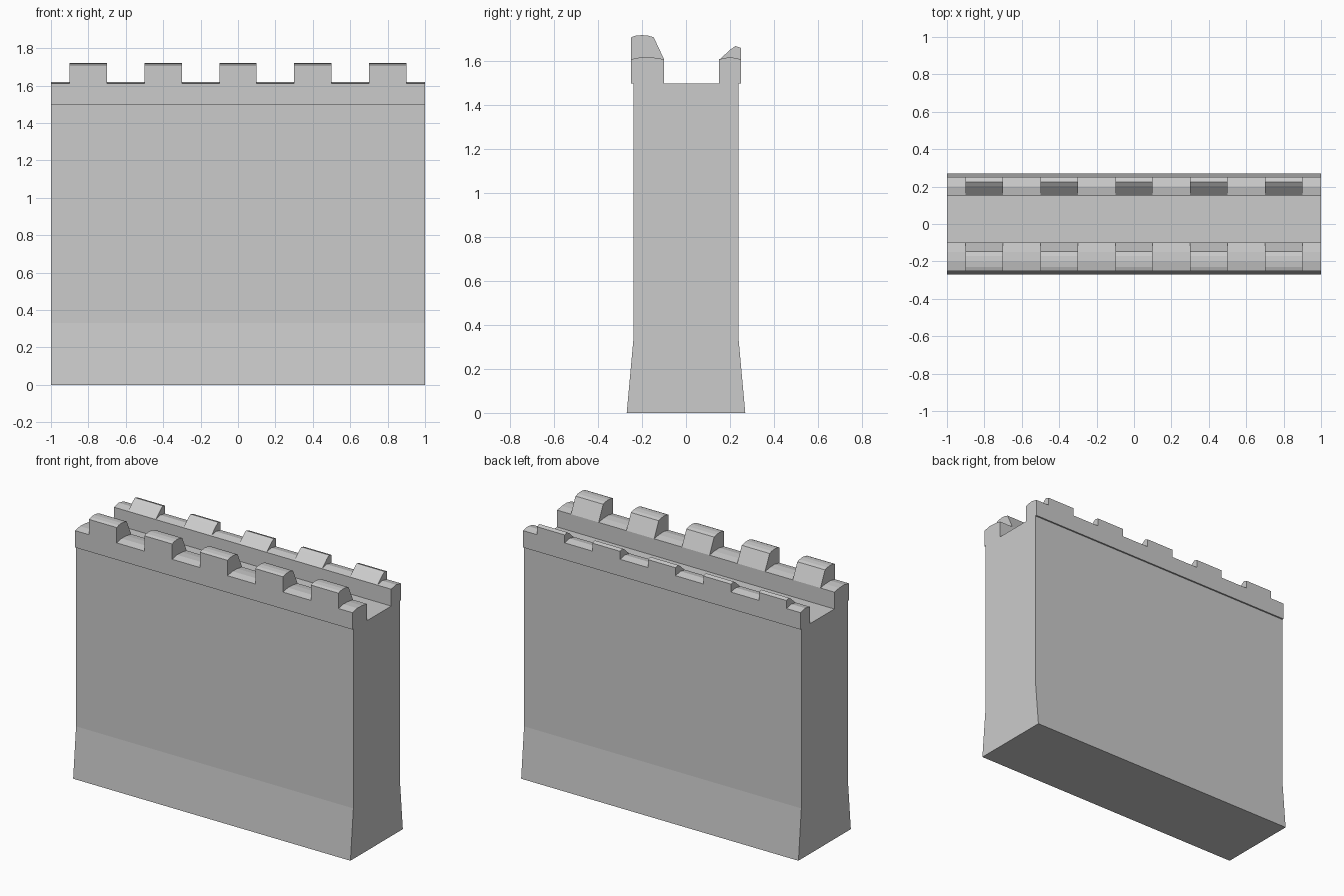
import bpy, bmesh

if "Cube" in bpy.data.objects:
    bpy.data.objects.remove(bpy.data.objects["Cube"])


def extrude_profile(name, profile, spans, closed=True):
    """Sweep a (y, z) profile along x over each (x0, x1) span."""
    bm = bmesh.new()
    n = len(profile)
    for x0, x1 in spans:
        a = [bm.verts.new((x0, y, z)) for y, z in profile]
        b = [bm.verts.new((x1, y, z)) for y, z in profile]
        bm.faces.new(a[::-1])
        bm.faces.new(b)
        for i in range(n if closed else n - 1):
            j = (i + 1) % n
            bm.faces.new((a[i], a[j], b[j], b[i]))
    bmesh.ops.recalc_face_normals(bm, faces=bm.faces)
    # open-bottomed pieces: make sure the surface points upward
    if sum(f.normal.z * f.calc_area() for f in bm.faces) < -1e-4:
        bmesh.ops.reverse_faces(bm, faces=bm.faces)
    mesh = bpy.data.meshes.new(name)
    bm.to_mesh(mesh)
    bm.free()
    obj = bpy.data.objects.new(name, mesh)
    bpy.context.collection.objects.link(obj)
    return obj


# wall with flared base, walkway and two rounded parapets
wall = [
    (-0.27, 0), (0.27, 0), (0.24, 0.33), (0.24, 1.5),
    (0.25, 1.5), (0.25, 1.61), (0.2, 1.62), (0.15, 1.61), (0.15, 1.5),
    (-0.10, 1.5), (-0.10, 1.61), (-0.15, 1.618), (-0.2, 1.62), (-0.25, 1.61),
    (-0.25, 1.5), (-0.24, 1.5), (-0.24, 0.33),
]
extrude_profile("wall", wall, [(-1, 1)])

# five merlons on each parapet, left open where they meet the wall
spans = [(c - 0.1, c + 0.1) for c in (-0.8, -0.4, 0, 0.4, 0.8)]
front = [(-0.10, 1.61), (-0.147, 1.71), (-0.17, 1.717), (-0.2, 1.72),
         (-0.23, 1.717), (-0.25, 1.71), (-0.25, 1.61)]
extrude_profile("front_merlons", front, spans, closed=False)

back = [(0.25, 1.61), (0.25, 1.662), (0.225, 1.67), (0.203, 1.655), (0.155, 1.611)]
extrude_profile("back_merlons", back, spans, closed=False)
